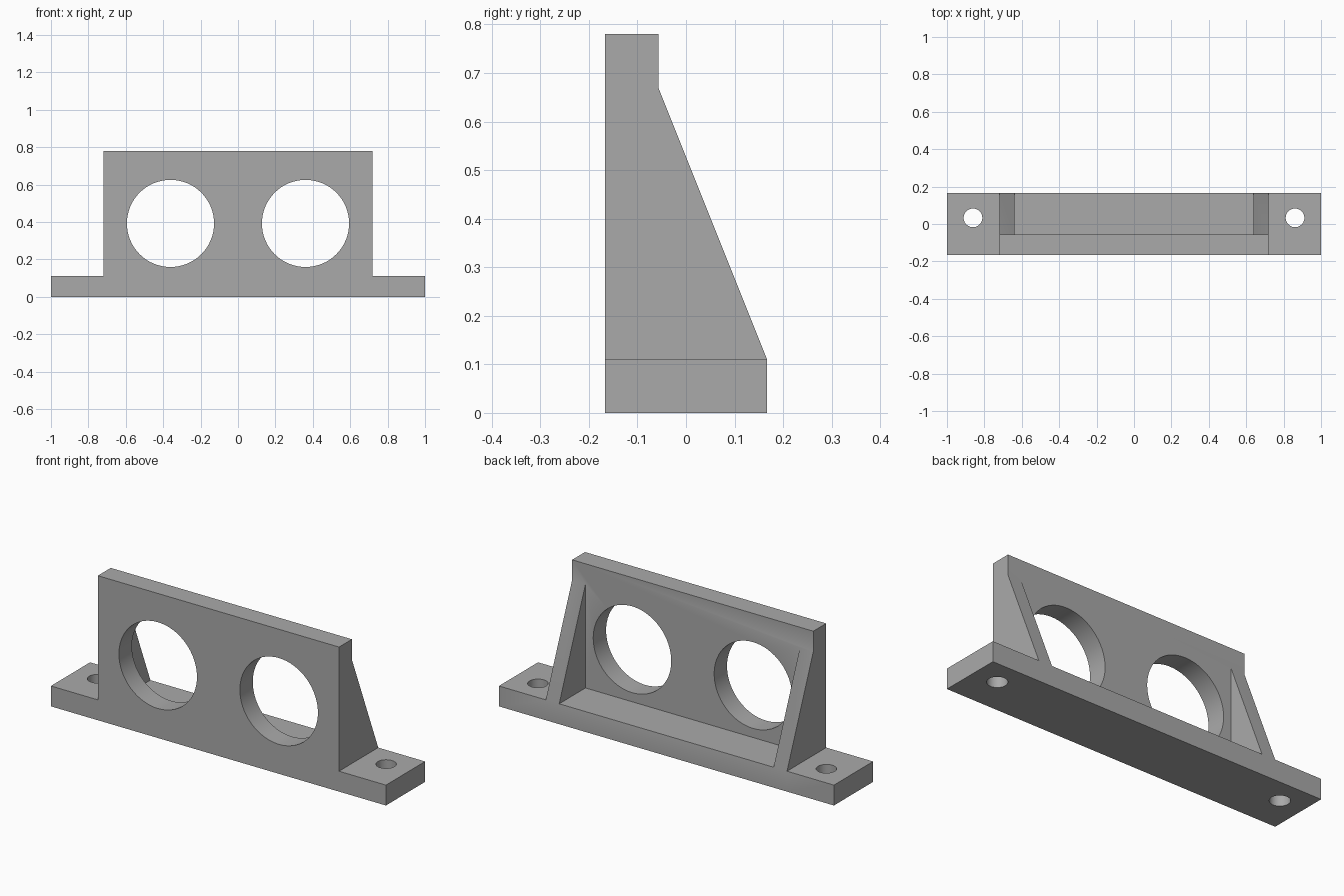
import bpy
import bmesh
from math import radians
from mathutils import Matrix

cube = bpy.data.objects.get("Cube")
if cube:
    bpy.data.objects.remove(cube, do_unlink=True)

FRONT, BACK = -0.167, 0.167
WALL_BACK = -0.057
WALL_X, BASE_H, TOP = 0.72, 0.11, 0.78
RIB_T = 0.08

metal = bpy.data.materials.new("plain grey")
metal.use_nodes = True
GREY = (0.40, 0.40, 0.40, 1)
metal.diffuse_color = GREY
metal.node_tree.nodes["Principled BSDF"].inputs["Base Color"].default_value = GREY


def finish(name, bm):
    bmesh.ops.recalc_face_normals(bm, faces=bm.faces)
    mesh = bpy.data.meshes.new(name)
    bm.to_mesh(mesh)
    bm.free()
    mesh.materials.append(metal)
    obj = bpy.data.objects.new(name, mesh)
    bpy.context.collection.objects.link(obj)
    return obj


def prism(name, outline, x0, x1):
    """Extrude a (y, z) outline along x."""
    bm = bmesh.new()
    face = bm.faces.new([bm.verts.new((x0, y, z)) for y, z in outline])
    new = bmesh.ops.extrude_face_region(bm, geom=[face])["geom"]
    verts = [v for v in new if isinstance(v, bmesh.types.BMVert)]
    bmesh.ops.translate(bm, verts=verts, vec=(x1 - x0, 0, 0))
    return finish(name, bm)


def drill(name, radius, depth, location, axis=None):
    bm = bmesh.new()
    turn = Matrix.Rotation(radians(90), 4, axis) if axis else Matrix()
    bmesh.ops.create_cone(bm, cap_ends=True, segments=64, radius1=radius,
                          radius2=radius, depth=depth,
                          matrix=Matrix.Translation(location) @ turn)
    return finish(name, bm)


def combine(target, tool, operation):
    mod = target.modifiers.new(tool.name, "BOOLEAN")
    mod.object, mod.operation, mod.solver = tool, operation, "EXACT"
    bpy.context.view_layer.objects.active = target
    bpy.ops.object.modifier_apply(modifier=mod.name)
    bpy.data.objects.remove(tool, do_unlink=True)


# Foot bar and upright plate
bracket = prism("mounting_bracket", [(FRONT, 0), (BACK, 0), (BACK, BASE_H), (FRONT, BASE_H)], -1, 1)
wall = prism("upright_plate", [(FRONT, 0), (WALL_BACK, 0), (WALL_BACK, TOP), (FRONT, TOP)],
             -WALL_X, WALL_X)
combine(bracket, wall, "UNION")

# Sloping end ribs
rib_outline = [(FRONT, 0), (BACK, 0), (BACK, BASE_H), (WALL_BACK, 0.67), (FRONT, 0.67)]
for side, x0 in (("right", -WALL_X), ("left", WALL_X - RIB_T)):
    combine(bracket, prism(side + "_rib", rib_outline, x0, x0 + RIB_T), "UNION")

# Large openings and screw holes
for s in (-1, 1):
    combine(bracket, drill("opening_cutter", 0.233, 0.3, (0.361 * s, -0.11, 0.392), "X"), "DIFFERENCE")
    combine(bracket, drill("screw_cutter", 0.05, 0.4, (0.861 * s, 0.033, 0.05)), "DIFFERENCE")

# Merge flat regions and keep crisp edges
bm = bmesh.new()
bm.from_mesh(bracket.data)
bmesh.ops.remove_doubles(bm, verts=bm.verts, dist=0.0001)
bmesh.ops.dissolve_limit(bm, angle_limit=radians(0.5), verts=bm.verts, edges=bm.edges)
bm.to_mesh(bracket.data)
bm.free()
bpy.ops.object.select_all(action="DESELECT")
bracket.select_set(True)
bpy.context.view_layer.objects.active = bracket
bpy.ops.object.shade_smooth_by_angle(angle=radians(30))
